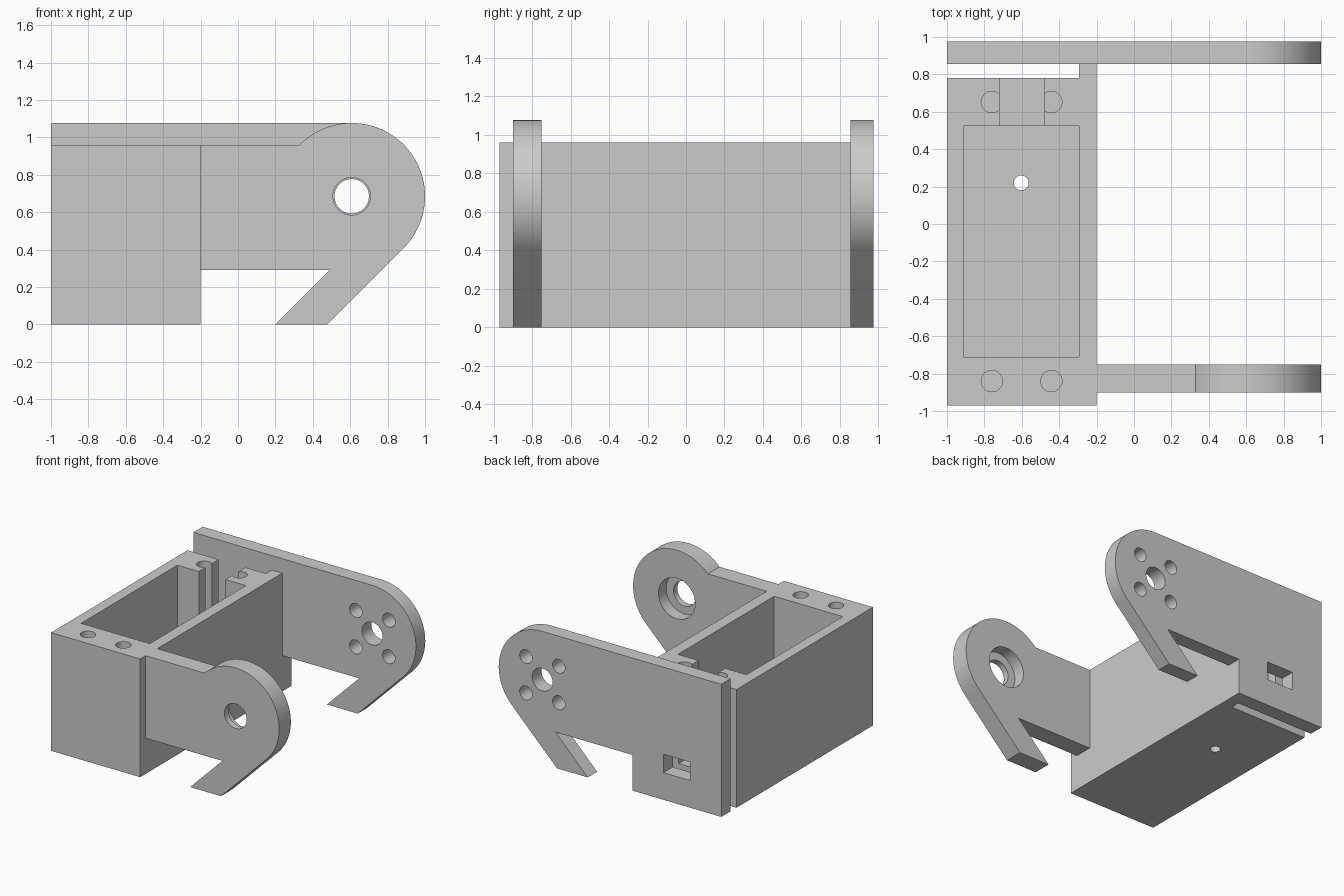
import bpy
import bmesh
from math import cos, sin, radians

old = bpy.data.objects.get("Cube")
if old:
    bpy.data.objects.remove(old, do_unlink=True)

grey = bpy.data.materials.new("light_grey")
grey.use_nodes = True
COLOUR = (0.6, 0.6, 0.6, 1)
grey.diffuse_color = COLOUR
grey.node_tree.nodes["Principled BSDF"].inputs["Base Color"].default_value = COLOUR


def arc(cx, cy, r, start=0, end=360, steps=48):
    """Points on an arc; a full circle leaves out the repeated end point."""
    count = steps if end - start == 360 else steps + 1
    angles = [radians(start + (end - start) * i / steps) for i in range(count)]
    return [(cx + r * cos(a), cy + r * sin(a)) for a in angles]


def rect(x0, x1, y0, y1):
    return [(x0, y0), (x1, y0), (x1, y1), (x0, y1)]


def prism(name, outline, axis, lo, hi):
    """Extrude an outline along z (points are x, y) or y (points are x, z)."""
    place = (lambda p, d: (p[0], p[1], d)) if axis == "z" else (lambda p, d: (p[0], d, p[1]))
    bm = bmesh.new()
    base = bm.faces.new([bm.verts.new(place(p, lo)) for p in outline])
    top = bmesh.ops.extrude_face_region(bm, geom=[base])["geom"]
    for v in top:
        if isinstance(v, bmesh.types.BMVert):
            v.co = place((v.co.x, v.co.y if axis == "z" else v.co.z), hi)
    bmesh.ops.recalc_face_normals(bm, faces=bm.faces[:])
    mesh = bpy.data.meshes.new(name)
    bm.to_mesh(mesh)
    bm.free()
    obj = bpy.data.objects.new(name, mesh)
    bpy.context.collection.objects.link(obj)
    return obj


def cut(obj, outline, axis, lo, hi):
    """Remove a prism from an object."""
    cutter = prism("cutter", outline, axis, lo, hi)
    cutter.hide_render = True
    mod = obj.modifiers.new("cut", "BOOLEAN")
    mod.operation, mod.solver, mod.object = "DIFFERENCE", "EXACT", cutter
    bpy.context.view_layer.objects.active = obj
    bpy.ops.object.modifier_apply(modifier=mod.name)
    bpy.data.objects.remove(cutter, do_unlink=True)


def finish(obj):
    obj.data.materials.clear()
    obj.data.materials.append(grey)
    bpy.ops.object.select_all(action="DESELECT")
    obj.select_set(True)
    bpy.context.view_layer.objects.active = obj
    bpy.ops.object.shade_smooth_by_angle(angle=radians(30))


# Shared sizes
LEFT, WALL = -1.0, -0.2
BOX_TOP, ARM_BOTTOM = 0.96, 0.29
PX, PZ, R = 0.608, 0.685, 0.392
BACK_IN, BACK_OUT = 0.855, 0.975
HOOK = [(0.2, 0), (0.477, 0)]

# Servo box with the bridge tab that carries the back plate
box = prism("servo_box", [(LEFT, -0.97), (WALL, -0.97), (WALL, BACK_IN),
                          (-0.295, BACK_IN), (-0.295, 0.78), (LEFT, 0.78)],
            "z", 0, BOX_TOP)
cut(box, rect(-0.912, -0.295, -0.71, 0.525), "z", 0.1, 1.2)      # pocket
cut(box, rect(-0.72, -0.48, 0.4, 0.82), "z", 0.22, 1.2)          # cable channel
for x in (-0.76, -0.442):
    for y in (-0.84, 0.652):
        cut(box, arc(x, y, 0.057, steps=32), "z", 0.36, 1.2)     # screw holes
cut(box, arc(-0.603, 0.22, 0.04, steps=24), "z", -0.1, 0.2)      # floor hole
finish(box)

# Front arm with hook and counterbored pivot hole
arm = prism("front_arm", [(WALL, ARM_BOTTOM), (0.49, ARM_BOTTOM)] + HOOK
            + arc(PX, PZ, R, -45, 135.5) + [(WALL, BOX_TOP)], "y", -0.9, -0.75)
cut(arm, arc(PX, PZ, 0.1), "y", -1, -0.6)
cut(arm, arc(PX, PZ, 0.165), "y", -0.85, -0.6)
finish(arm)

# Back plate with hook, pivot hole, four screw holes and cable window
plate = prism("back_plate", [(LEFT, 0), (WALL, 0), (WALL, ARM_BOTTOM), (0.49, ARM_BOTTOM)]
              + HOOK + arc(PX, PZ, R, -45, 90) + [(LEFT, PZ + R)],
              "y", BACK_IN, BACK_OUT)
cut(plate, arc(PX, PZ, 0.092), "y", 0.8, 1.1)
for dx in (-0.148, 0.148):
    for dz in (-0.148, 0.148):
        cut(plate, arc(PX + dx, PZ + dz, 0.056, steps=32), "y", 0.8, 1.1)
cut(plate, rect(-0.72, -0.48, 0.22, 0.37), "y", 0.8, 1.1)
finish(plate)
